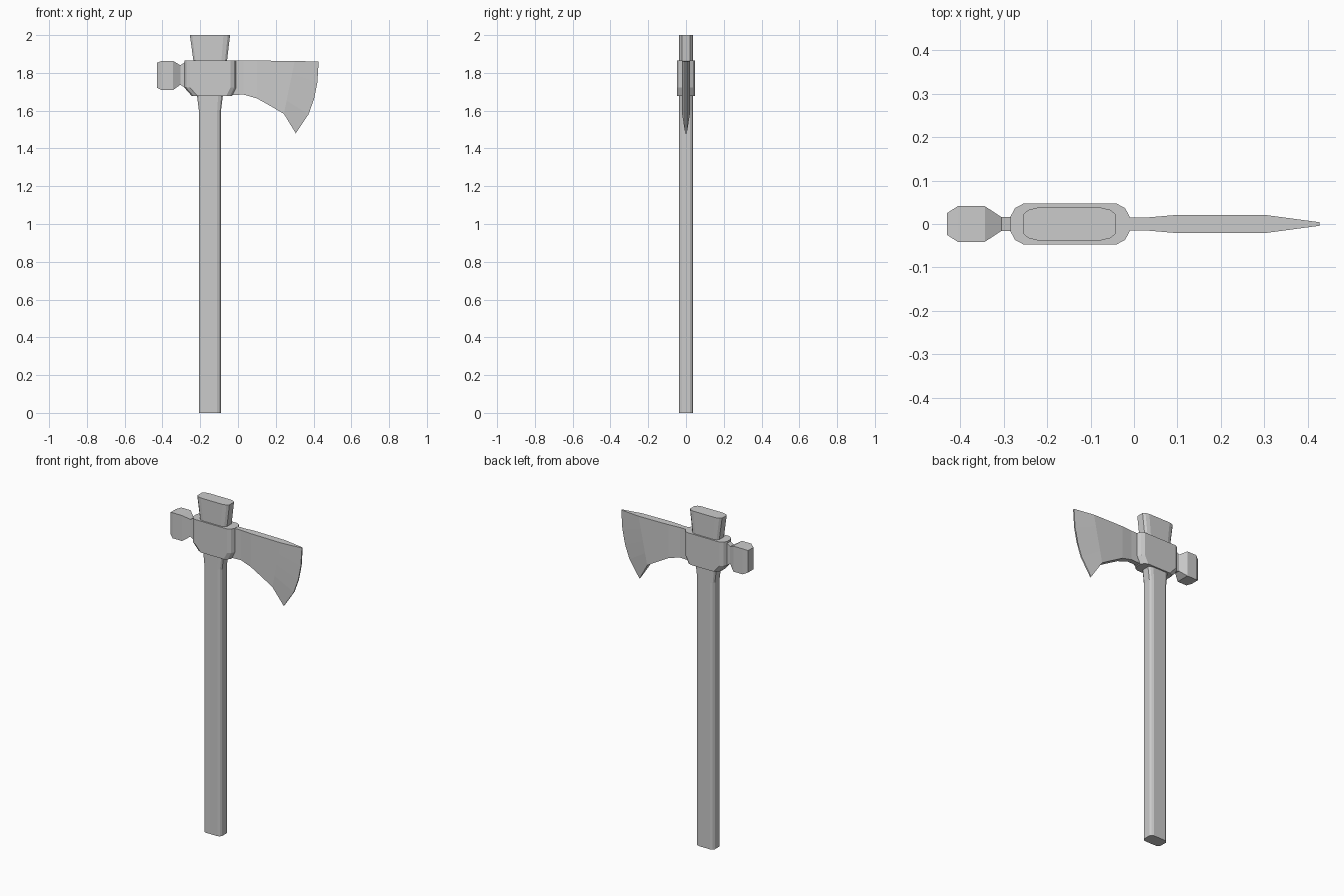
import bpy, bmesh

if "Cube" in bpy.data.objects:
    bpy.data.objects.remove(bpy.data.objects["Cube"])


def loft(name, rings):
    """Skin equal-length closed rings and cap both ends."""
    bm = bmesh.new()
    rows = [[bm.verts.new(p) for p in ring] for ring in rings]
    n = len(rows[0])
    for a, b in zip(rows, rows[1:]):
        for i in range(n):
            j = (i + 1) % n
            bm.faces.new((a[i], a[j], b[j], b[i]))
    bm.faces.new(rows[0])
    bm.faces.new(rows[-1])
    bmesh.ops.recalc_face_normals(bm, faces=bm.faces)
    mesh = bpy.data.meshes.new(name)
    bm.to_mesh(mesh)
    bm.free()
    ob = bpy.data.objects.new(name, mesh)
    bpy.context.collection.objects.link(ob)
    return ob


def rounded_ring(x0, x1, hy, z, cx, cy):
    """Rectangle with two-facet corners, lying flat at height z."""
    xm, hx = (x0 + x1) / 2, (x1 - x0) / 2
    q = [(hx, hy - cy), (hx - 0.35 * cx, hy - 0.35 * cy), (hx - cx, hy)]
    half = q + [(-x, y) for x, y in reversed(q)]
    pts = half + [(x, -y) for x, y in reversed(half)]
    return [(xm + x, y, z) for x, y in pts]


# Handle: straight shaft flaring out through the eye of the head
loft("handle", [rounded_ring(x0, x1, 0.038, z, c, 0.016) for x0, x1, z, c in (
    (-0.207, -0.09, 0, 0.02), (-0.207, -0.09, 1.6, 0.02),
    (-0.217, -0.08, 1.68, 0.025), (-0.236, -0.058, 1.865, 0.03),
    (-0.255, -0.042, 2.0, 0.035))])

# Collar around the handle, ends sloping in at the bottom
loft("head_collar", [rounded_ring(x0, x1, 0.047, z, 0.03, 0.03) for x0, x1, z in (
    (-0.245, -0.032, 1.678), (-0.284, -0.01, 1.722), (-0.284, -0.01, 1.866))])

# Hammer poll: rectangular sections (x, half width, bottom, top)
loft("hammer_poll", [[(x, -w, b), (x, w, b), (x, w, t), (x, -w, t)] for x, w, b, t in (
    (-0.27, 0.016, 1.715, 1.865), (-0.283, 0.016, 1.722, 1.855),
    (-0.305, 0.016, 1.737, 1.84), (-0.343, 0.041, 1.71, 1.863),
    (-0.405, 0.041, 1.71, 1.863), (-0.43, 0.025, 1.722, 1.853))])

# Blade: columns of (x, z) from top to bottom, each with a half thickness
STEPS = 4


def column(top, bottom):
    return [tuple(a + (b - a) * i / STEPS for a, b in zip(top, bottom))
            for i in range(STEPS + 1)]


cutting_edge = [(0.427, 1.86), (0.42, 1.75), (0.402, 1.66), (0.373, 1.58), (0.306, 1.48)]
columns = [
    (column((-0.03, 1.865), (-0.03, 1.683)), 0.015),
    (column((0.03, 1.865), (0.03, 1.685)), 0.015),
    (column((0.1, 1.865), (0.1, 1.665)), 0.021),
    (column((0.2, 1.864), (0.18, 1.62)), 0.021),
    (column((0.3, 1.863), (0.243, 1.583)), 0.021),
    (cutting_edge, 0.004),
]
loft("axe_blade", [[(x, -t, z) for x, z in col] + [(x, t, z) for x, z in reversed(col)]
                   for col, t in columns])
